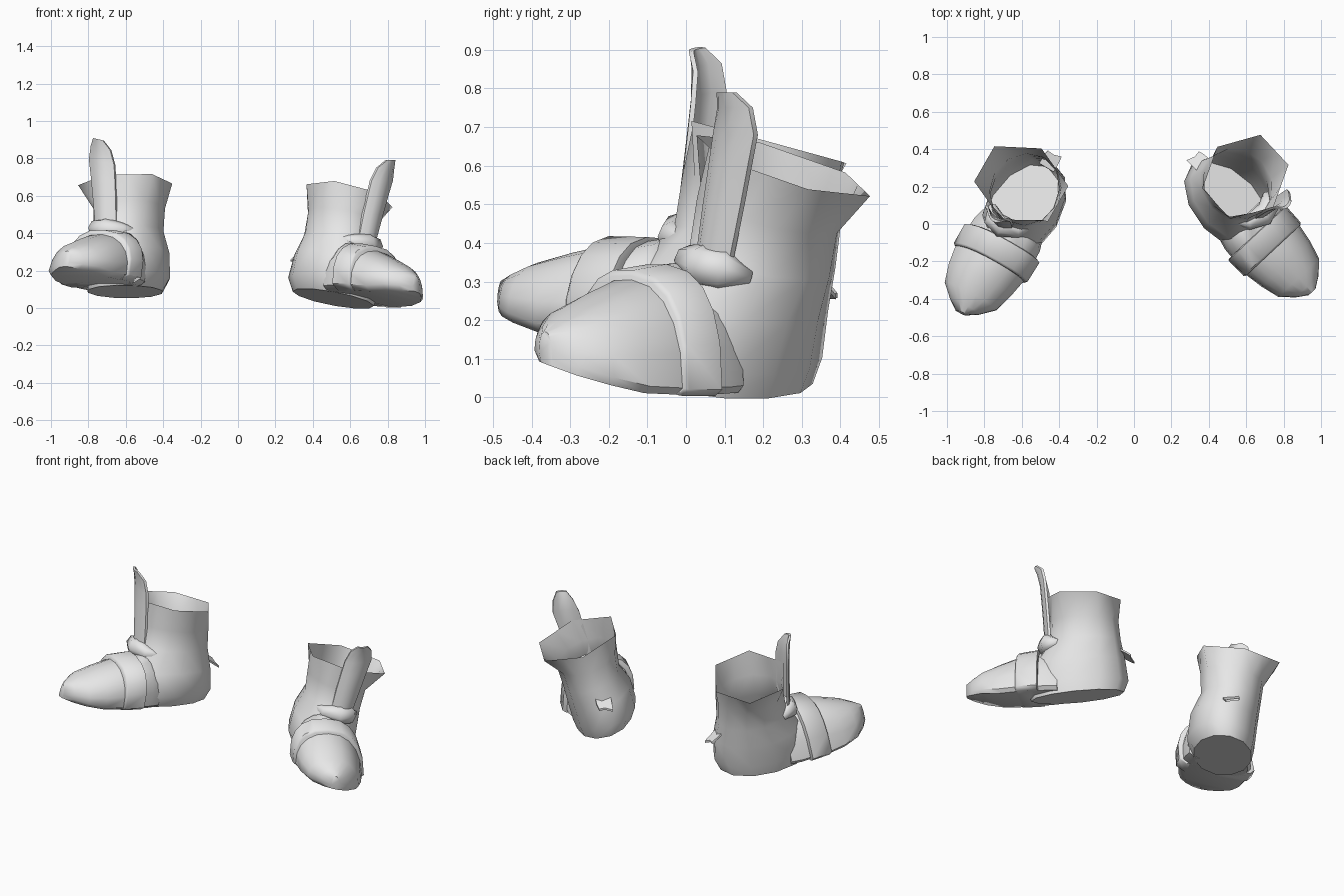
import bpy, bmesh, math
from mathutils import Matrix, Vector

cube = bpy.data.objects.get("Cube")
if cube:
    bpy.data.objects.remove(cube)

grey = bpy.data.materials.new("light_grey")
grey.use_nodes = True
grey.diffuse_color = (0.8, 0.8, 0.8, 1)
grey.node_tree.nodes["Principled BSDF"].inputs["Base Color"].default_value = grey.diffuse_color

# Boot space is (forward, outward, up); each boot has its own pose
POSES = {
    "left": Matrix(((0.68, 0.73, 0, 0.34), (-0.73, 0.68, 0, 0.30),
                    (0, 0, 1, 0), (0, 0, 0, 1))),
    "right": Matrix(((-0.51, -0.86, 0, -0.45), (-0.86, 0.51, 0, 0.33),
                     (0, 0, 1, 0), (0, 0, 0, 1)))
    @ Matrix(((1, 0, -0.13, 0.045), (0, 1, -0.17, 0.02),
              (0.15, 0.19, 1, 0), (0, 0, 0, 1))),
}


def loft(name, pose, rings, caps=(True, True), angle=50):
    """Skin closed rings of points and put the result in its pose."""
    bm = bmesh.new()
    loops = [[bm.verts.new(pose @ Vector(p)) for p in ring] for ring in rings]
    n = len(loops[0])
    for low, high in zip(loops, loops[1:]):
        for i in range(n):
            j = (i + 1) % n
            bm.faces.new((low[i], low[j], high[j], high[i]))
    for wanted, ring in zip(caps, (loops[0], loops[-1])):
        if wanted:
            bm.faces.new(ring)
    bmesh.ops.recalc_face_normals(bm, faces=bm.faces)
    mesh = bpy.data.meshes.new(name)
    bm.to_mesh(mesh)
    bm.free()
    mesh.materials.append(grey)
    obj = bpy.data.objects.new(name, mesh)
    bpy.context.collection.objects.link(obj)
    bpy.ops.object.select_all(action="DESELECT")
    obj.select_set(True)
    bpy.context.view_layer.objects.active = obj
    bpy.ops.object.shade_smooth_by_angle(angle=math.radians(angle))
    return obj


def shaft_ring(z, ca, cp, ra, rp, tilt, hexagon=False):
    """Twelve points round the leg; the top one is a leaning hexagon."""
    ring = []
    for i in range(12):
        t = math.tau * i / 12
        k = math.cos(math.pi / 6) if hexagon and i % 2 else 1
        a, p = k * ra * math.cos(t), k * rp * math.sin(t)
        ring.append((ca + a, cp + p, z - 0.33 * p + tilt * a))
    return ring


def dome(a, w, top, base=0.05, power=0.9):
    """Cross-section of the foot: arched top, flat sole leaning outward."""
    ring = []
    for i in range(11):
        t = math.pi * i / 10
        c, s = math.cos(t), max(math.sin(t), 0) ** power
        p = math.copysign(abs(c) ** power, c) * w
        foot = base + 0.025
        ring.append((a, p - 0.005, foot + (top - foot) * s - 0.26 * p * (1 - 0.6 * s)))
    tuck = [(a, side * w * 0.85, base - 0.22 * side * w) for side in (-1, 1)]
    return ring + tuck


def tube(points, radii):
    """Rings of eight points across a bent roll lying round the ankle."""
    rings = []
    for i, (p, r) in enumerate(zip(points, radii)):
        prev, nxt = points[max(i - 1, 0)], points[min(i + 1, len(points) - 1)]
        along = (Vector(nxt) - Vector(prev)).normalized()
        side = along.cross(Vector((0, 0, 1))).normalized()
        up = side.cross(along)
        rings.append([Vector(p) + r * (side * math.cos(t) + up * math.sin(t))
                      for t in (math.tau * k / 8 for k in range(8))])
    return rings


def strip_ring(a, p, z, half, bow=0.03, thick=0.015):
    """Bowed flat section of the tongue."""
    front = [(a + bow * (1 - u * u), p + u * half, z) for u in (-1, -0.5, 0, 0.5, 1)]
    back = [(x - thick, y, h) for x, y, h in reversed(front)]
    return front + back


for side, pose in POSES.items():
    # Leg and heel, open at the top
    loft(side + "_shaft", pose, [
        shaft_ring(0.05, 0.26, -0.01, 0.27, 0.16, -0.05),
        shaft_ring(0.12, 0.26, -0.01, 0.295, 0.185, -0.05),
        shaft_ring(0.25, 0.25, 0.025, 0.27, 0.185, -0.02),
        shaft_ring(0.36, 0.21, 0.075, 0.21, 0.165, 0),
        shaft_ring(0.48, 0.21, 0.10, 0.2, 0.175, 0.05),
        shaft_ring(0.6, 0.21, 0.155, 0.22, 0.245, 0.08, True),
    ], caps=(True, False))

    # Instep joining the leg to the foot
    loft(side + "_instep", pose, [
        dome(0.36, 0.17, 0.30), dome(0.42, 0.185, 0.35), dome(0.52, 0.19, 0.32),
    ])

    # Low, blunt pointed toe with a raised tip
    loft(side + "_toe", pose, [
        dome(0.42, 0.17, 0.32), dome(0.57, 0.2, 0.315), dome(0.70, 0.178, 0.27),
        dome(0.80, 0.15, 0.23, 0.065), dome(0.865, 0.085, 0.195, 0.075),
        dome(0.905, 0.025, 0.17, 0.085),
    ])

    # Broad band over the foot
    loft(side + "_strap", pose, [
        dome(0.47, 0.2, 0.33, power=0.8), dome(0.475, 0.212, 0.345, power=0.8),
        dome(0.59, 0.21, 0.33, power=0.8), dome(0.60, 0.2, 0.315, power=0.8),
    ])

    # Fold bulging across the front of the ankle
    loft(side + "_ankle_fold", pose, tube(
        [(0.35, 0.18, 0.31), (0.41, 0.14, 0.33), (0.425, 0.085, 0.34),
         (0.40, 0.0, 0.355), (0.33, -0.06, 0.37)],
        [0.02, 0.055, 0.06, 0.04, 0.01]), angle=80)

    # Tall tongue curling forward above the opening
    loft(side + "_tongue", pose, [
        strip_ring(0.41, 0.10, 0.36, 0.065), strip_ring(0.415, 0.14, 0.5, 0.072),
        strip_ring(0.42, 0.17, 0.6, 0.075), strip_ring(0.425, 0.195, 0.68, 0.078),
        strip_ring(0.44, 0.21, 0.75, 0.06), strip_ring(0.475, 0.215, 0.79, 0.03, 0.01),
    ])

    # Forked spur behind the heel
    fork = [(0.03, -0.04), (-0.03, -0.045), (-0.07, -0.045), (-0.055, 0.0),
            (-0.06, 0.035), (-0.03, 0.045), (0.03, 0.05)]
    loft(side + "_heel_spur", pose, [
        [(a, p + 0.03, 0.29 + 0.6 * a + lift) for a, p in fork] for lift in (0, 0.012)])
